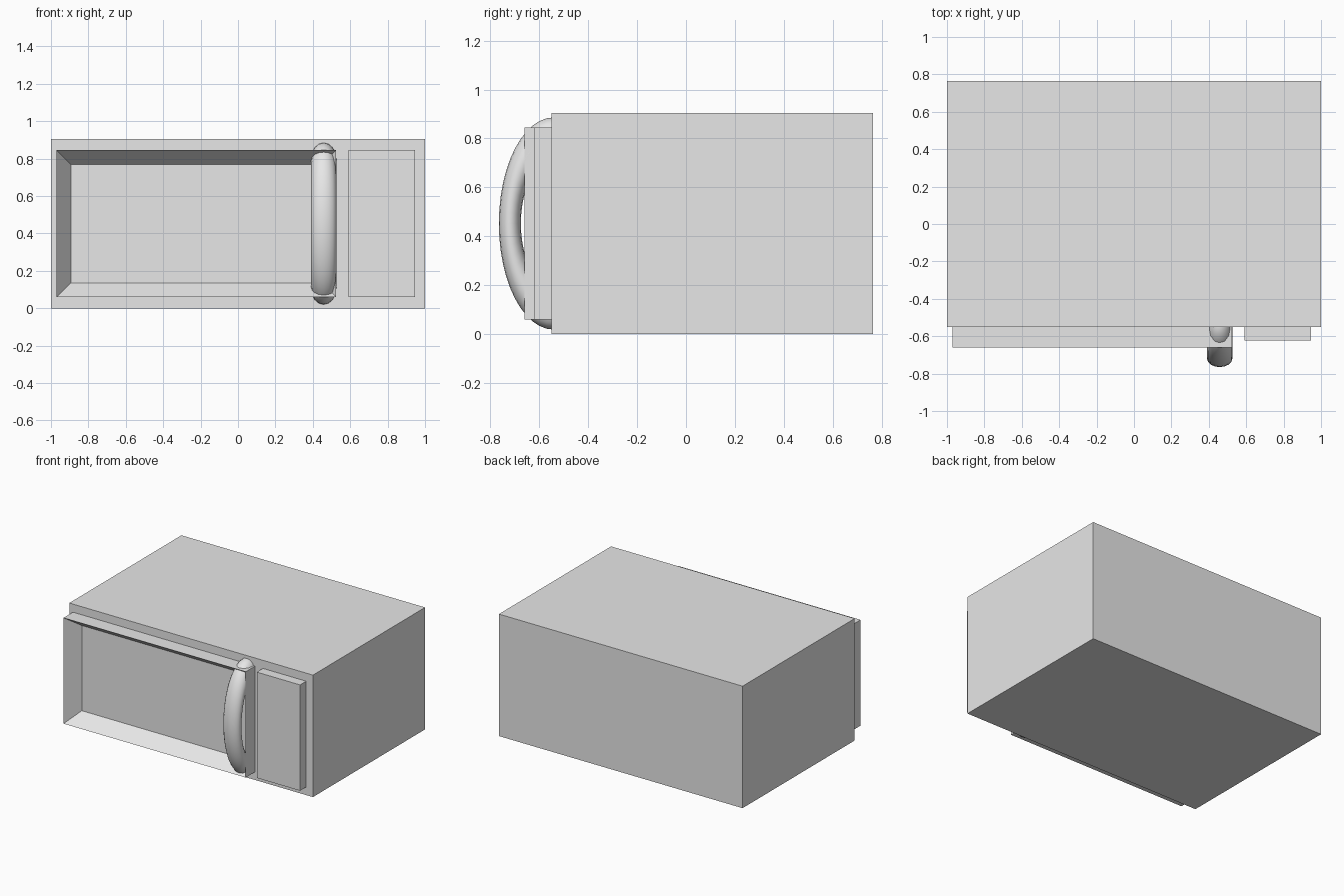
import bpy
import bmesh
from mathutils import Vector

if "Cube" in bpy.data.objects:
    bpy.data.objects.remove(bpy.data.objects["Cube"], do_unlink=True)

grey = bpy.data.materials.new("light_grey")
grey.use_nodes = True
colour = (0.8, 0.8, 0.8, 1)
grey.diffuse_color = colour
grey.node_tree.nodes["Principled BSDF"].inputs["Base Color"].default_value = colour

BODY_FRONT = -0.55


def box(name, low, high, recess=None):
    """Box between two corners; recess = (border, depth) sinks its front face."""
    low, high = Vector(low), Vector(high)
    bm = bmesh.new()
    bmesh.ops.create_cube(bm, size=1)
    bmesh.ops.scale(bm, vec=high - low, verts=bm.verts)
    bmesh.ops.translate(bm, vec=(low + high) / 2, verts=bm.verts)
    if recess:
        bm.normal_update()
        front = min(bm.faces, key=lambda f: f.normal.y)
        bmesh.ops.inset_region(bm, faces=[front], thickness=recess[0])
        bmesh.ops.translate(bm, vec=(0, recess[1], 0), verts=front.verts)
    mesh = bpy.data.meshes.new(name)
    bm.to_mesh(mesh)
    bm.free()
    mesh.materials.append(grey)
    obj = bpy.data.objects.new(name, mesh)
    bpy.context.collection.objects.link(obj)
    return obj


# Oven casing
box("casing", (-1, BODY_FRONT, 0), (1, 0.765, 0.905))

# Door with a sunken window
box("door", (-0.97, -0.66, 0.06), (0.525, BODY_FRONT, 0.845), recess=(0.108, 0.105))

# Control panel
box("control_panel", (0.59, -0.622, 0.06), (0.945, BODY_FRONT, 0.845))

# Handle: stretched ring half sunk into the door
bpy.ops.mesh.primitive_torus_add(
    major_radius=1, minor_radius=0.25, major_segments=48, minor_segments=16,
    location=(0.458, -0.54, 0.4525), rotation=(0, 1.5708, 0))
handle = bpy.context.object
handle.name = "door_handle"
handle.scale = (0.347, 0.18, 0.27)
handle.data.materials.append(grey)
bpy.ops.object.shade_smooth()
